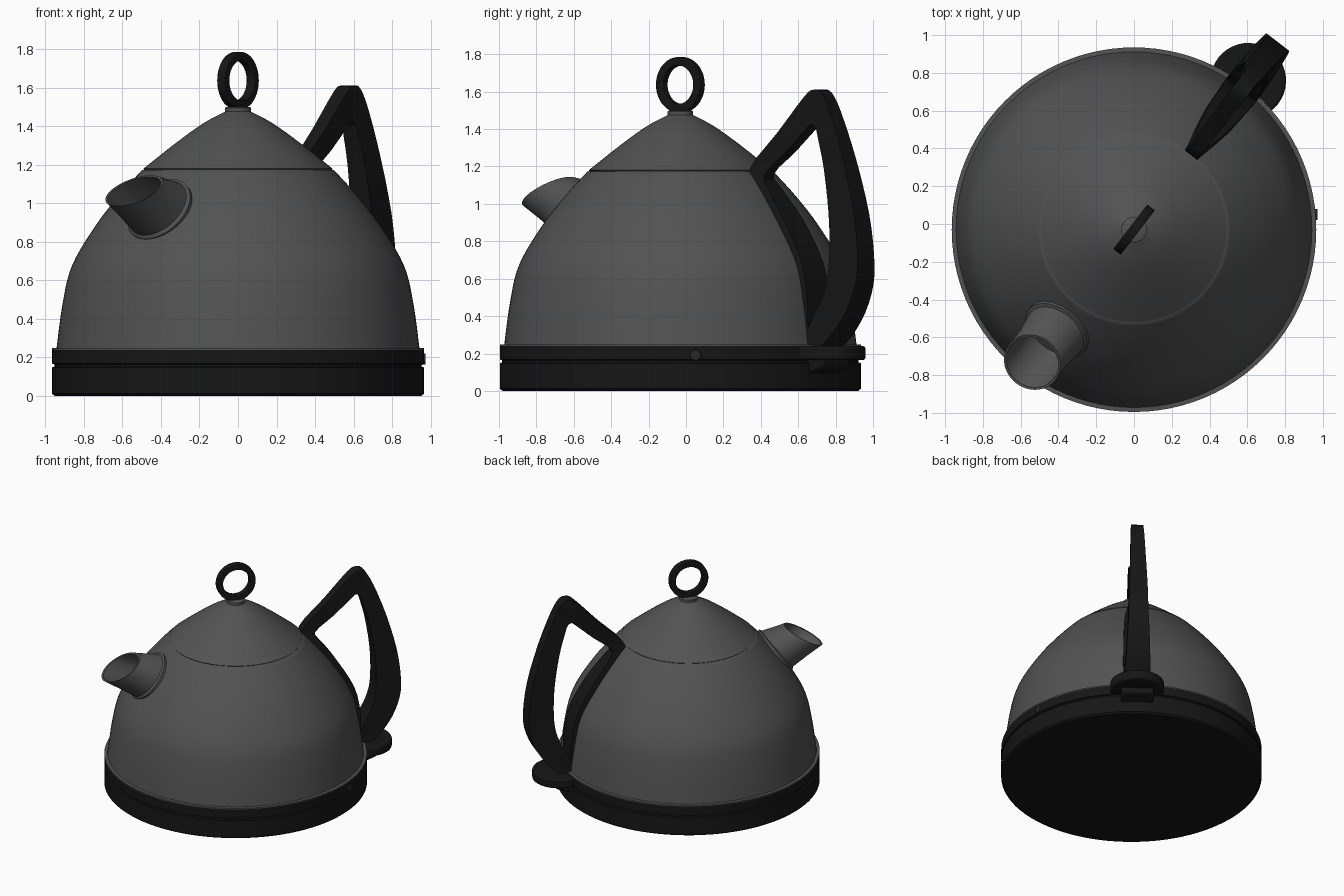
import bpy, bmesh, math
from mathutils import Vector, Matrix

if "Cube" in bpy.data.objects:
    bpy.data.objects.remove(bpy.data.objects["Cube"])

# local frame: +x runs along the handle, origin on the kettle axis
ANG = math.radians(52.5)
PLACE = Matrix.Translation((0, -0.03, 0)) @ Matrix.Rotation(ANG, 4, 'Z')


def material(name, v):
    m = bpy.data.materials.new(name)
    m.diffuse_color = (v, v, v, 1)
    m.use_nodes = True
    m.node_tree.nodes["Principled BSDF"].inputs["Base Color"].default_value = m.diffuse_color
    return m


BLACK = material("black_plastic", 0.008)
GREY = material("dark_enamel", 0.085)


def finish(name, bm, mat, angle=35, bevel=0, matrix=PLACE):
    bmesh.ops.recalc_face_normals(bm, faces=bm.faces)
    me = bpy.data.meshes.new(name)
    bm.to_mesh(me)
    bm.free()
    ob = bpy.data.objects.new(name, me)
    bpy.context.collection.objects.link(ob)
    ob.matrix_world = matrix
    me.materials.append(mat)
    if bevel:
        b = ob.modifiers.new("bevel", 'BEVEL')
        b.width, b.segments, b.limit_method = bevel, 2, 'ANGLE'
    bpy.ops.object.select_all(action='DESELECT')
    ob.select_set(True)
    bpy.context.view_layer.objects.active = ob
    bpy.ops.object.shade_smooth_by_angle(angle=math.radians(angle))
    return ob


def catmull(pts, closed=False, n=4):
    """Smooth curve through points of any dimension."""
    pts = [Vector(p) for p in pts]
    k, out = len(pts), []
    get = (lambda i: pts[i % k]) if closed else (lambda i: pts[max(0, min(k - 1, i))])
    for i in range(k if closed else k - 1):
        a, b, c, d = (get(i + j) for j in (-1, 0, 1, 2))
        for s in range(n):
            t = s / n
            out.append(0.5 * (2 * b + (c - a) * t + (2 * a - 5 * b + 4 * c - d) * t * t
                              + (3 * b - a - 3 * c + d) * t ** 3))
    return out if closed else out + [pts[-1]]


def skin(bm, rings, closed=False):
    """Join rings of points with quads."""
    vs = [[bm.verts.new(p) for p in r] for r in rings]
    n = len(vs[0])
    for i in range(len(vs) if closed else len(vs) - 1):
        a, b = vs[i], vs[(i + 1) % len(vs)]
        for j in range(n):
            bm.faces.new((a[j], a[(j + 1) % n], b[(j + 1) % n], b[j]))
    return vs


def lathe(name, profile, mat, seg=96, cap_first=False, cap_last=False):
    bm = bmesh.new()
    vs = skin(bm, [[(r * math.cos(math.tau * i / seg), r * math.sin(math.tau * i / seg), z)
                    for i in range(seg)] for r, z in profile])
    if cap_first:
        bm.faces.new(vs[0])
    if cap_last:
        bm.faces.new(vs[-1])
    return finish(name, bm, mat)


def prism(name, outline, z0, z1, mat, bevel=0):
    bm = bmesh.new()
    f = bm.faces.new([bm.verts.new((x, y, z0)) for x, y in outline])
    ext = bmesh.ops.extrude_face_region(bm, geom=[f])
    for v in ext['geom']:
        if isinstance(v, bmesh.types.BMVert):
            v.co.z = z1
    return finish(name, bm, mat, bevel=bevel)


# base with groove
lathe("base", [(0.95, 0), (0.965, 0.012), (0.965, 0.148), (0.953, 0.152), (0.953, 0.164),
               (0.965, 0.168), (0.965, 0.24), (0.93, 0.24)], BLACK, cap_first=True)
# thin trim ring and domed body
lathe("body_trim", [(0.965, 0.239), (0.965, 0.248), (0.935, 0.25)], GREY)
wall = [tuple(p) for p in catmull([(0.942, 0.245), (0.91, 0.48), (0.86, 0.68), (0.735, 0.89),
                                   (0.61, 1.05), (0.498, 1.172)], n=5)]
lathe("body", wall + [(0.485, 1.176)], GREY)
# lid and neck
cone = [tuple(p) for p in catmull([(0.49, 1.18), (0.32, 1.315), (0.18, 1.415), (0.068, 1.475)])]
lathe("lid", [(0.483, 1.17)] + cone + [(0.068, 1.495), (0.06, 1.5)], GREY, cap_last=True)

# ring grip on the lid
bm = bmesh.new()
section = [(0.103, -0.025), (0.148, -0.025), (0.148, 0.025), (0.103, 0.025)]
skin(bm, [[(r * math.cos(t), y, 1.637 + r * math.sin(t)) for r, y in section]
          for t in (math.tau * i / 48 for i in range(48))], closed=True)
finish("lid_ring", bm, BLACK, bevel=0.005)

# handle: closed loop of sections (outer u, outer z, inner u, inner z, width)
sections = [
    (0.50, 1.19, 0.60, 1.16, 0.08), (0.69, 1.385, 0.74, 1.275, 0.085),
    (0.87, 1.575, 0.88, 1.40, 0.09), (0.93, 1.61, 0.915, 1.425, 0.09),
    (0.985, 1.595, 0.945, 1.405, 0.09), (1.045, 1.49, 0.965, 1.35, 0.10),
    (1.14, 1.24, 1.01, 1.19, 0.115), (1.22, 0.95, 1.05, 0.95, 0.135),
    (1.25, 0.72, 1.06, 0.75, 0.145), (1.24, 0.57, 1.05, 0.60, 0.16),
    (1.18, 0.42, 1.01, 0.48, 0.175), (1.08, 0.29, 0.965, 0.40, 0.19),
    (0.98, 0.22, 0.94, 0.34, 0.2), (0.88, 0.24, 0.935, 0.37, 0.2),
    (0.86, 0.50, 0.93, 0.50, 0.2), (0.80, 0.69, 0.885, 0.70, 0.19),
    (0.67, 0.90, 0.76, 0.92, 0.17), (0.54, 1.06, 0.635, 1.085, 0.12)]
bm = bmesh.new()
skin(bm, [[(a, -w / 2, b), (a, w / 2, b), (c, w / 2, d), (c, -w / 2, d)]
          for a, b, c, d, w in catmull(sections, closed=True, n=3)], closed=True)
finish("handle", bm, BLACK, angle=40)

# round tongue under the handle and the socket below it
prism("handle_tongue", [(0.994 + 0.2 * math.cos(math.tau * i / 40), 0.2 * math.sin(math.tau * i / 40))
                        for i in range(40)], 0.165, 0.24, BLACK, bevel=0.012)
bm = bmesh.new()
side = [(0.93, 0.085), (1.05, 0.125), (1.05, 0.18), (0.93, 0.18)]
vs = skin(bm, [[(u, y, z) for u, z in side] for y in (-0.12, 0.12)])
for ring in vs:
    bm.faces.new(ring)
finish("handle_socket", bm, BLACK, bevel=0.012)


# spout: elliptical rings from (top u, top z, bottom u, bottom z, half width)
def spout_ring(tu, tz, bu, bz, w, n=48):
    top, bot = Vector((-tu, 0, tz)), Vector((-bu, 0, bz))
    mid, half = (top + bot) / 2, (top - bot) / 2
    return [mid + half * math.cos(math.tau * i / n) + Vector((0, w * math.sin(math.tau * i / n), 0))
            for i in range(n)]


bm = bmesh.new()
vs = skin(bm, [spout_ring(*r) for r in (
    (0.52, 1.09, 0.74, 0.79, 0.185), (0.56, 1.125, 0.79, 0.815, 0.185),
    (0.575, 1.115, 0.795, 0.835, 0.168), (0.66, 1.13, 0.91, 0.91, 0.155),
    (0.745, 1.145, 1.025, 0.985, 0.155), (0.757, 1.137, 1.012, 0.988, 0.143),
    (0.585, 1.075, 0.78, 0.865, 0.14))])
bm.faces.new(vs[-1])
finish("spout", bm, GREY)

# small indicator button on the base side
bm = bmesh.new()
bmesh.ops.create_cone(bm, cap_ends=True, segments=24, radius1=0.032, radius2=0.028, depth=0.03)
finish("button", bm, material("button_black", 0.02), matrix=Matrix.Translation((0.957, 0.05, 0.192))
       @ Matrix.Rotation(math.pi / 2, 4, 'Y'))
